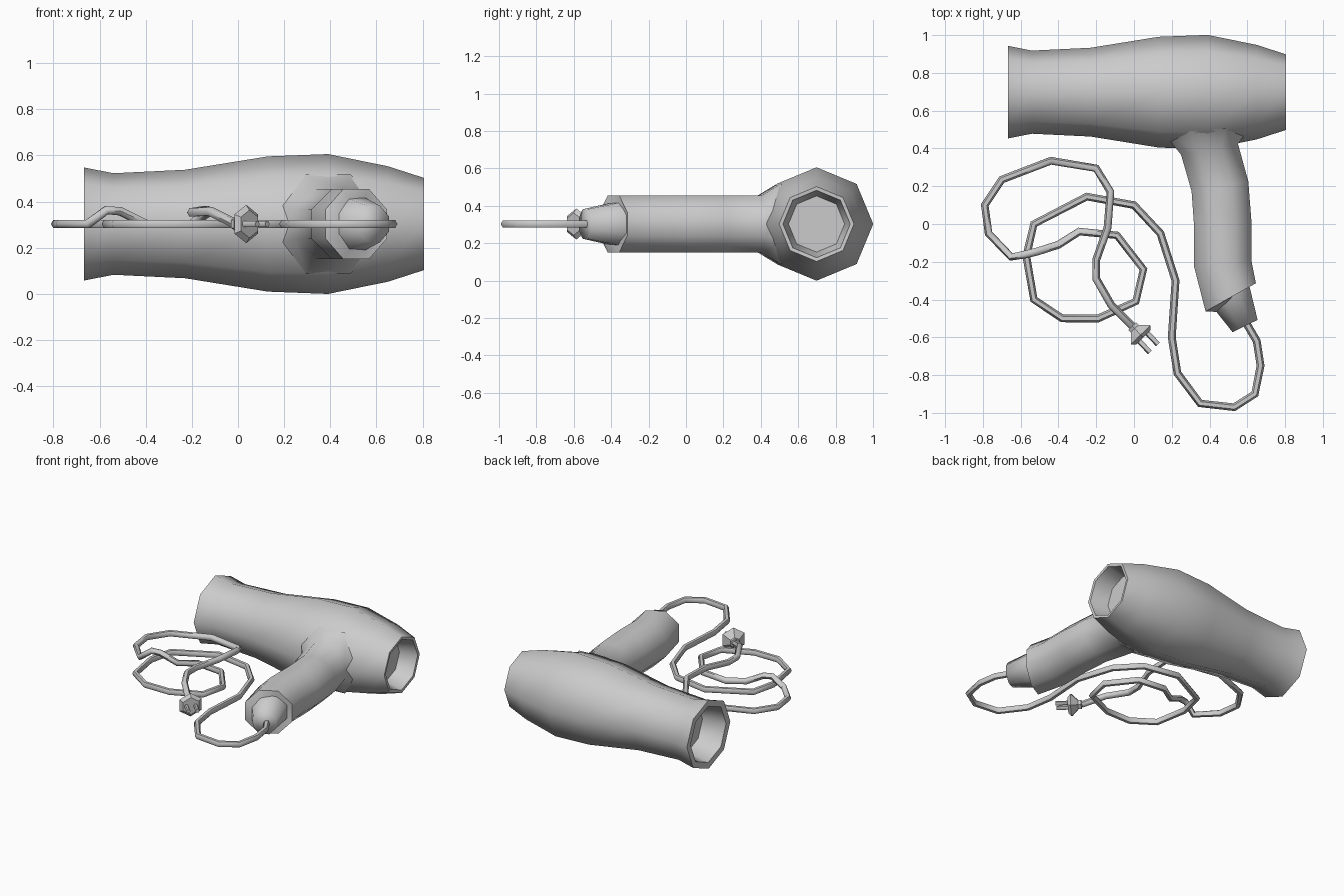
import bpy, bmesh
from math import sin, cos, pi, radians
from mathutils import Vector

cube = bpy.data.objects.get("Cube")
if cube:
    bpy.data.objects.remove(cube)

grey = bpy.data.materials.new("plain grey")
grey.use_nodes = True
grey.diffuse_color = (0.6, 0.6, 0.6, 1)
grey.node_tree.nodes["Principled BSDF"].inputs["Base Color"].default_value = (0.6, 0.6, 0.6, 1)

Z = 0.303  # height of the common centre plane
UP = Vector((0, 0, 1))


def loft(name, stations, sides=8, axis=None, phase=0.0, angle=60):
    """Skin rings along stations (x, y, z, half width, half height) and cap the ends."""
    pts = [Vector(s[:3]) for s in stations]
    bm = bmesh.new()
    rings = []
    for i, (p, s) in enumerate(zip(pts, stations)):
        t = Vector(axis) if axis else Vector()
        if not axis:
            if i:
                t += (p - pts[i - 1]).normalized()
            if i < len(pts) - 1:
                t += (pts[i + 1] - p).normalized()
        t.normalize()
        side = t.cross(UP).normalized()
        up = side.cross(t)
        angles = [phase + 2 * pi * k / sides for k in range(sides)]
        rings.append([bm.verts.new(p + side * s[3] * cos(a) + up * s[4] * sin(a)) for a in angles])
    for a, b in zip(rings, rings[1:]):
        for k in range(sides):
            n = (k + 1) % sides
            bm.faces.new((a[k], a[n], b[n], b[k]))
    bm.faces.new(rings[0])
    bm.faces.new(rings[-1])
    bmesh.ops.recalc_face_normals(bm, faces=bm.faces[:])
    mesh = bpy.data.meshes.new(name)
    bm.to_mesh(mesh)
    bm.free()
    mesh.materials.append(grey)
    obj = bpy.data.objects.new(name, mesh)
    bpy.context.collection.objects.link(obj)
    bpy.ops.object.select_all(action='DESELECT')
    obj.select_set(True)
    bpy.context.view_layer.objects.active = obj
    bpy.ops.object.shade_smooth_by_angle(angle=radians(angle))
    return obj


# Barrel with a recess at each end
profile = [(-.5, .17), (-.665, .2), (-.667, .245), (-.54, .22), (-.23, .235), (.13, .293),
           (.39, .303), (.65, .25), (.805, .2), (.803, .18), (.68, .15)]
loft("barrel", [(x, .698, Z, r, r) for x, r in profile], axis=(1, 0, 0))

# Handle flaring into the barrel, with a slanted lower end
R = .165
loft("handle", [(.39, .5, Z, .25, .235), (.40, .395, Z, .166, R), (.455, .2, Z, R, R),
                (.47, 0, Z, R, R), (.47, -.21, Z, R, R),
                (.512, -.388, Z, R, R), (.518, -.394, Z, .11, .11)], phase=pi / 8)
loft("cord_guard", [(.505, -.37, Z, .125, .125), (.588, -.54, Z, .08, .085)],
     phase=pi / 8, angle=100)

# Power cord lying in loops, lifted where it crosses itself
path = [(.58, -.50), (.65, -.62), (.67, -.75), (.64, -.90), (.53, -.97), (.35, -.95),
        (.23, -.79), (.20, -.60), (.22, -.30), (.14, -.05), (0, .10), (-.25, .145),
        (-.53, 0), (-.57, -.17), (-.53, -.40), (-.38, -.50), (-.19, -.50), (.01, -.41),
        (.05, -.24), (-.09, -.06), (-.29, -.04), (-.40, -.11), (-.51, -.145, .055),
        (-.57, -.16, .06), (-.65, -.175), (-.77, -.05), (-.79, .10), (-.70, .235),
        (-.44, .335), (-.20, .295), (-.125, .17, .055), (-.14, -.02, .06),
        (-.20, -.19, .05), (-.20, -.29, .05), (-.12, -.43, .055), (-.01, -.54)]
loft("cord", [(p[0], p[1], Z + (p[2] if len(p) > 2 else 0), .021, .021) for p in path], sides=6)

# Plug with two prongs
forward = Vector((.7, -.714, 0))
across = Vector((.714, .7, 0))
back = Vector((-.01, -.54, Z))


def along(distance, offset, r):
    return (*(back + forward * distance + across * offset), r, r)


loft("plug", [along(0, 0, .033), along(.02, 0, .033), along(.065, 0, .083), along(.085, 0, .06)],
     sides=6, phase=pi / 6, angle=40)
for label, offset in (("left", .03), ("right", -.03)):
    loft(label + "_prong", [along(.08, offset, .014), along(.165, offset, .014)], sides=6)
